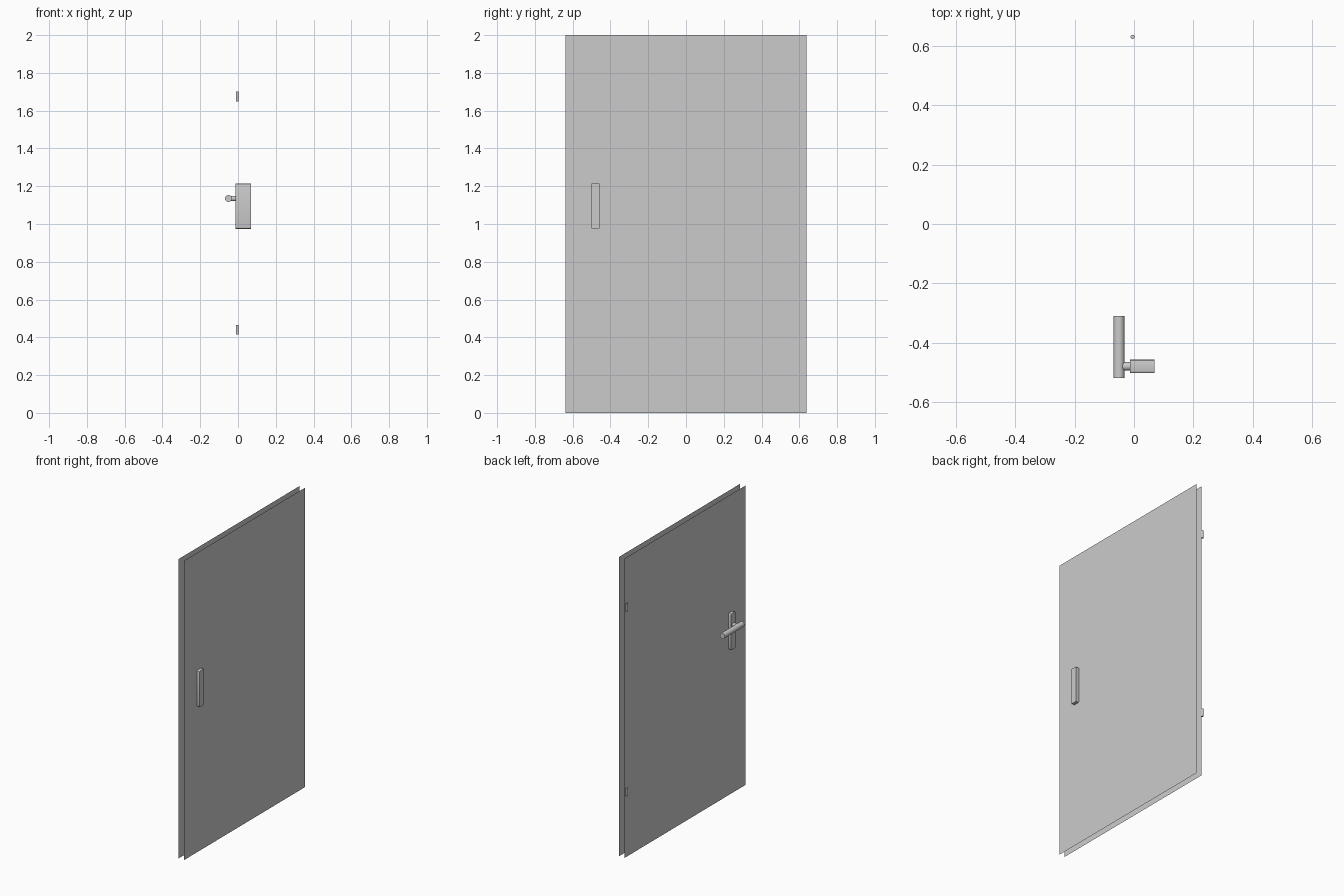
import bpy, bmesh
from math import pi
from mathutils import Matrix

if "Cube" in bpy.data.objects:
    bpy.data.objects.remove(bpy.data.objects["Cube"])

WIDTH, HEIGHT = 1.276, 2.0


def finish(name, bm, smooth=True):
    mesh = bpy.data.meshes.new(name)
    bm.to_mesh(mesh)
    bm.free()
    obj = bpy.data.objects.new(name, mesh)
    bpy.context.collection.objects.link(obj)
    if smooth:
        bpy.ops.object.select_all(action='DESELECT')
        obj.select_set(True)
        bpy.context.view_layer.objects.active = obj
        bpy.ops.object.shade_smooth_by_angle()
    return obj


def sheet(name, x, facing):
    bm = bmesh.new()
    rot = Matrix.Rotation(facing * pi / 2, 4, 'Y')
    size = Matrix.Diagonal((HEIGHT / 2, WIDTH / 2, 1, 1))
    bmesh.ops.create_grid(bm, x_segments=1, y_segments=1, size=1,
                          matrix=Matrix.Translation((x, 0, HEIGHT / 2)) @ rot @ size)
    return finish(name, bm, smooth=False)


def rod(name, center, axis, radius, length, sides=24):
    bm = bmesh.new()
    rot = {'X': Matrix.Rotation(pi / 2, 4, 'Y'),
           'Y': Matrix.Rotation(pi / 2, 4, 'X'),
           'Z': Matrix.Identity(4)}[axis]
    bmesh.ops.create_cone(bm, cap_ends=True, segments=sides, radius1=radius,
                          radius2=radius, depth=length,
                          matrix=Matrix.Translation(center) @ rot)
    return finish(name, bm)


# Door skins: two thin open sheets
sheet("door_skin_inner", 0.007, -1)
sheet("door_skin_outer", 0.048, 1)

# Lock plate passing through both skins, corners rounded along its depth
bm = bmesh.new()
bmesh.ops.create_cube(bm, size=1, matrix=Matrix.Translation((0.0275, -0.48, 1.095))
                      @ Matrix.Diagonal((0.083, 0.046, 0.241, 1)))
depth_edges = [e for e in bm.edges
               if abs(e.verts[0].co.x - e.verts[1].co.x) > 0.01]
bmesh.ops.bevel(bm, geom=depth_edges, offset=0.007, segments=3, profile=0.5,
                affect='EDGES')
finish("lock_plate", bm)

# Lever handle and its stem
rod("handle_stem", (-0.03, -0.48, 1.135), 'X', 0.0145, 0.042)
rod("handle_lever", (-0.0505, -0.4155, 1.135), 'Y', 0.0185, 0.209)

# Hinge pins on the opposite edge
for label, z in (("lower", 0.441), ("upper", 1.675)):
    rod("hinge_" + label, (-0.0045, 0.631, z), 'Z', 0.007, 0.051, 16)
